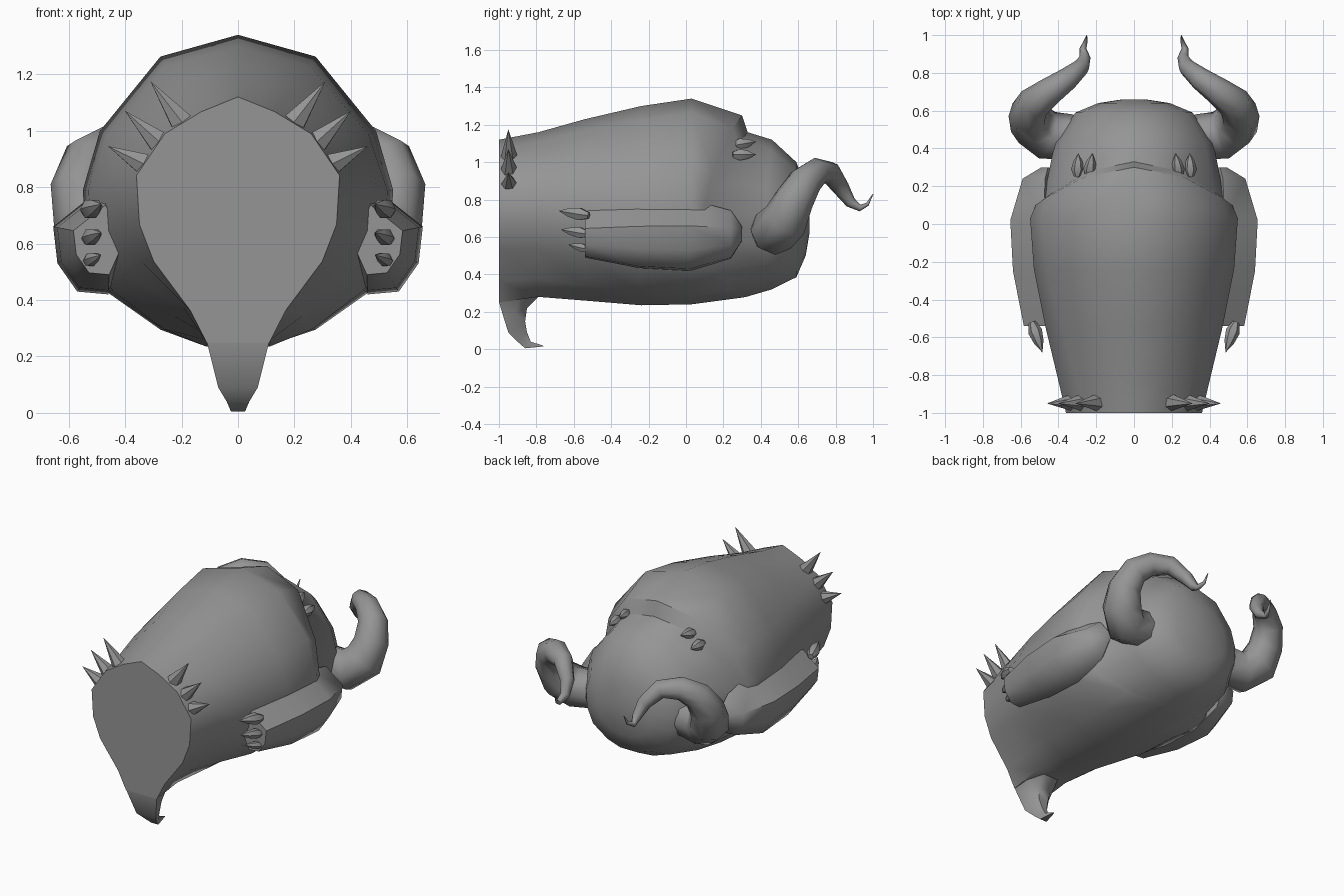
import bpy, bmesh, math
from mathutils import Vector

cube = bpy.data.objects.get("Cube")
if cube:
    bpy.data.objects.remove(cube)

GREY = (0.3, 0.3, 0.3, 1)
hide = bpy.data.materials.new("grey hide")
hide.use_nodes = True
hide.diffuse_color = GREY
hide.node_tree.nodes["Principled BSDF"].inputs["Base Color"].default_value = GREY


def finish(name, mesh, angle=50):
    obj = bpy.data.objects.new(name, mesh)
    bpy.context.collection.objects.link(obj)
    mesh.materials.clear()
    mesh.materials.append(hide)
    bpy.ops.object.select_all(action='DESELECT')
    obj.select_set(True)
    bpy.context.view_layer.objects.active = obj
    bpy.ops.object.shade_smooth_by_angle(angle=math.radians(angle))
    return obj


def loft(name, rings, angle=50):
    """Skin a list of closed rings and cap both ends."""
    bm = bmesh.new()
    loops = [[bm.verts.new(p) for p in ring] for ring in rings]
    for a, b in zip(loops, loops[1:]):
        for i in range(len(a)):
            j = (i + 1) % len(a)
            bm.faces.new((a[i], a[j], b[j], b[i]))
    bm.faces.new(loops[0])
    bm.faces.new(loops[-1])
    bmesh.ops.remove_doubles(bm, verts=bm.verts, dist=0.0005)
    bmesh.ops.recalc_face_normals(bm, faces=bm.faces)
    mesh = bpy.data.meshes.new(name)
    bm.to_mesh(mesh)
    bm.free()
    return finish(name, mesh, angle)


def spike(name, base, tip, radius, profile, sides=6):
    """Pointed claw along base-tip; profile is (fraction, width) pairs."""
    base, tip = Vector(base), Vector(tip)
    axis = tip - base
    turn = axis.to_track_quat('Z', 'Y')
    rings = []
    for f, w in profile:
        rings.append([base + axis * f + turn @ Vector((
            math.cos(math.tau * i / sides), math.sin(math.tau * i / sides), 0)) * radius * w
            for i in range(sides)])
    return loft(name, rings)


# Trunk: half outlines (width share, height share) blended from face to belly
FACE = [(0, 1), (.36, .94), (.72, .85), (1, .68), (.97, .48), (.83, .33), (.47, .13), (.31, 0)]
BELLY = [(0, 1), (.5, .93), (.89, .69), (1, .5), (.98, .33), (.84, .17), (.5, .05), (.2, 0)]
# y, half width, bottom, top, blend, sweep of the shell edge
STATIONS = [
    (-1, .36, .25, 1.12, 0, 0),
    (-.79, .41, .28, 1.16, .25, 0),
    (-.54, .47, .26, 1.23, .55, 0),
    (-.24, .53, .235, 1.3, .9, 0),
    (.03, .55, .24, 1.34, 1, 0),
    (.3, .52, .275, 1.25, 1, .2),
    (.33, .48, .28, 1.16, 1, .2),
    (.46, .42, .32, 1.12, 1, .03),
    (.59, .31, .385, 1.0, 1, 0),
    (.64, .19, .5, .86, 1, 0),
    (.66, .06, .62, .74, 1, 0),
]
rings = []
for y, w, low, high, k, sweep in STATIONS:
    half = []
    for (fu, ft), (bu, bt) in zip(FACE, BELLY):
        u, t = fu + (bu - fu) * k, ft + (bt - ft) * k
        half.append((u * w, y - sweep * u * u, low + (high - low) * t))
    rings.append(half + [(-x, yy, z) for x, yy, z in reversed(half[1:])])
loft("body", rings)

# Beak: front y, z, back y, z, half width
BEAK = [
    (-.999, .36, -.72, .33, .165),
    (-.999, .25, -.79, .28, .11),
    (-.975, .17, -.85, .22, .09),
    (-.95, .09, -.86, .15, .07),
    (-.9, .04, -.85, .09, .04),
    (-.86, .005, -.83, .04, .025),
    (-.76, .015, -.765, .02, .004),
]
rings = []
for fy, fz, by, bz, w in BEAK:
    my, mz = (fy + by) / 2, (fz + bz) / 2
    rings.append([(-w, fy, fz), (w, fy, fz), (w * .95, my, mz), (w * .5, by, bz),
                  (-w * .5, by, bz), (-w * .95, my, mz)])
loft("beak", rings)

# Folded arm outline and its scale along y
ARM = [(.48, .8), (.655, .66), (.64, .53), (.57, .43), (.46, .42), (.38, .6)]
ARM_SCALE = [(-.54, .65), (-.25, .93), (.02, 1), (.24, .68), (.3, .2)]
# Horn path x, y, z, radius
HORN = [
    (.33, .46, .64, .12), (.46, .47, .63, .13), (.54, .53, .69, .125), (.56, .58, .8, .105),
    (.53, .64, .9, .09), (.45, .7, .95, .075), (.35, .77, .945, .06), (.28, .83, .86, .045),
    (.26, .88, .785, .03), (.27, .93, .755, .018), (.255, .97, .775, .01), (.25, 1.0, .83, .002),
]
CONE = [(0, 1), (1, .01)]
CLAW = [(0, .5), (.3, 1), (.65, .7), (1, .01)]

for side, s in (("left", 1), ("right", -1)):
    loft(side + "_arm", [[(s * (.45 + (x - .45) * k), y, .62 + (z - .62) * k) for x, z in ARM]
                         for y, k in ARM_SCALE])

    # Horn swept as a tapering tube
    curve = bpy.data.curves.new(side + "_horn_path", 'CURVE')
    curve.dimensions = '3D'
    curve.bevel_depth = 1
    curve.bevel_resolution = 2
    curve.use_fill_caps = True
    line = curve.splines.new('POLY')
    line.points.add(len(HORN) - 1)
    for p, (x, y, z, r) in zip(line.points, HORN):
        p.co = (s * x, y, z, 1)
        p.radius = r
    path = bpy.data.objects.new(side + "_horn_path", curve)
    bpy.context.collection.objects.link(path)
    bpy.context.view_layer.update()
    mesh = bpy.data.meshes.new_from_object(path.evaluated_get(bpy.context.evaluated_depsgraph_get()))
    bpy.data.objects.remove(path)
    finish(side + "_horn", mesh, 60)

    # Collar spikes round the face
    for i, (bx, bz, tx, tz) in enumerate([(.2, 1.03, .31, 1.175), (.28, .96, .4, 1.07),
                                          (.33, .88, .46, .945)]):
        spike(f"{side}_collar_spike_{i + 1}", (s * bx, -.945, bz), (s * tx, -.95, tz), .045, CONE)

    # Arm claws
    for i, (z, y, r) in enumerate([(.715, -.68, .038), (.615, -.67, .032), (.535, -.63, .025)]):
        spike(f"{side}_claw_{i + 1}", (s * .54, -.52, z), (s * .485, y, z + .025), r, CLAW)

    # Crown spikes behind the shell edge
    for i, (bx, bz, tx, tz) in enumerate([(.24, 1.09, .22, 1.11), (.3, 1.04, .295, 1.04)]):
        spike(f"{side}_crown_spike_{i + 1}", (s * bx, .25, bz), (s * tx, .375, tz), .035, CLAW)
